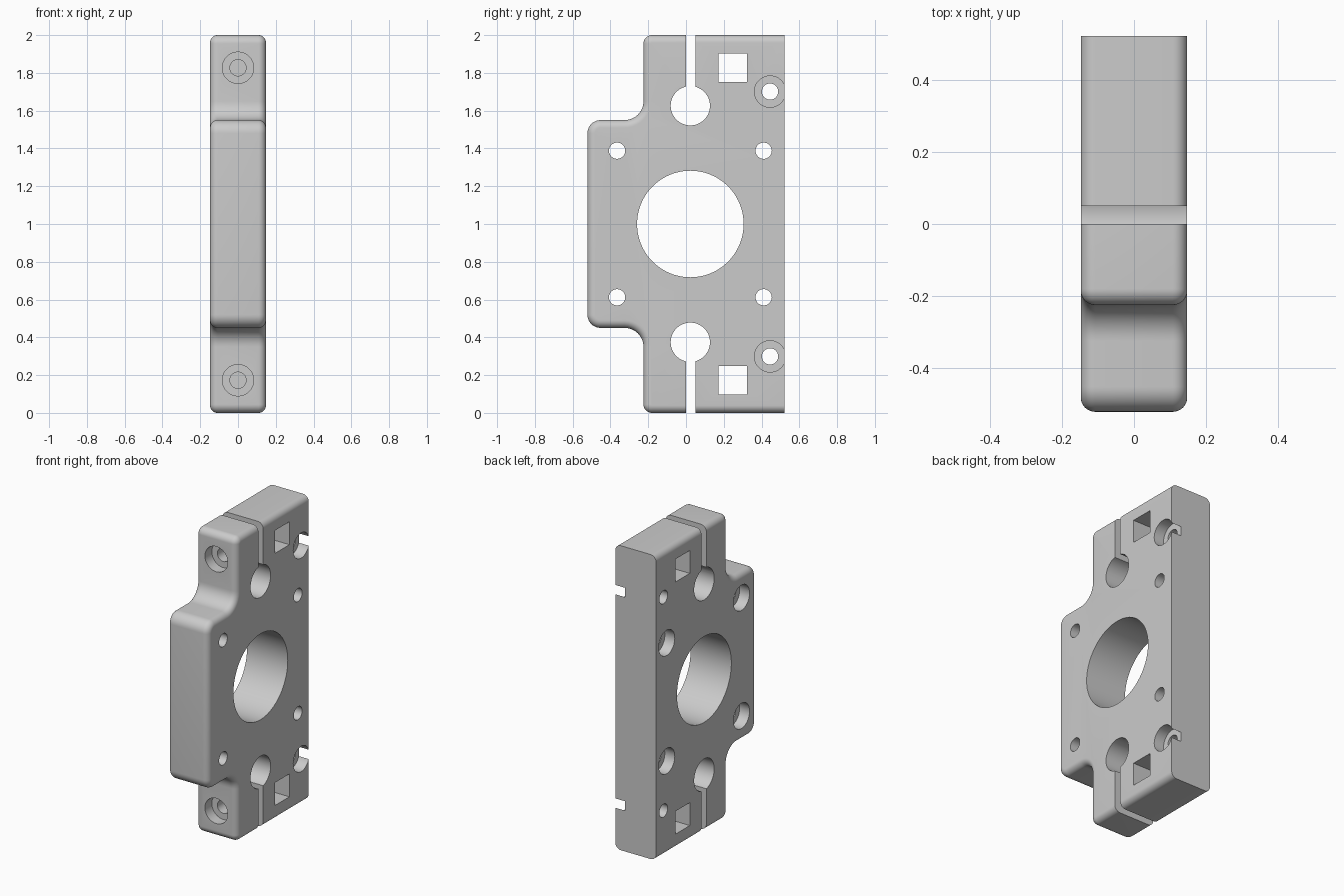
import bpy
import bmesh
from math import pi, sin, cos, radians
from mathutils import Matrix

default = bpy.data.objects.get("Cube")
if default:
    bpy.data.objects.remove(default, do_unlink=True)

grey = bpy.data.materials.new("light grey")
grey.use_nodes = True
grey.diffuse_color = (0.6, 0.6, 0.6, 1)
grey.node_tree.nodes["Principled BSDF"].inputs["Base Color"].default_value = (0.6, 0.6, 0.6, 1)

HALF = 0.148      # half thickness along x
BACK = 0.522      # flat rear face
EDGE = 0.04       # rounding of the side edges
AXIS = 0.023      # y of the main bores
DEPTH = 0.072     # counterbore depth


def make_object(name, bm):
    bmesh.ops.recalc_face_normals(bm, faces=bm.faces)
    mesh = bpy.data.meshes.new(name)
    bm.to_mesh(mesh)
    bm.free()
    mesh.materials.append(grey)
    obj = bpy.data.objects.new(name, mesh)
    bpy.context.collection.objects.link(obj)
    return obj


def arc(cy, cz, r, start, end, steps=10):
    angles = [radians(start + (end - start) * i / steps) for i in range(steps + 1)]
    return [(cy + r * cos(a), cz + r * sin(a)) for a in angles]


def outline(inset):
    """Stepped plate profile, inset everywhere except along the rear face."""
    upper = arc(-0.18, 1.955, 0.045 - inset, 90, 180)
    upper += arc(-0.325, 1.65, 0.1 + inset, 0, -90)
    upper += arc(-0.452, 1.48, 0.07 - inset, 90, 180)
    upper = [(BACK, 2 - inset)] + upper
    return upper + [(y, 2 - z) for y, z in reversed(upper)]


# Plate body: rings of the profile, rounded towards both sides
rings = []
for i in range(9):
    a = i / 8 * pi / 2
    rings.append((-HALF + EDGE * (1 - sin(a)), EDGE * (1 - cos(a))))
rings = rings[::-1] + [(-x, d) for x, d in rings]
rings.sort()
bm = bmesh.new()
loops = [[bm.verts.new((x, y, z)) for y, z in outline(d)] for x, d in rings]
for one, two in zip(loops, loops[1:]):
    for i in range(len(one)):
        j = (i + 1) % len(one)
        bm.faces.new((one[i], one[j], two[j], two[i]))
bm.faces.new(loops[0])
bm.faces.new(loops[-1])
body = make_object("mounting_plate", bm)


def cut(cutter):
    cutter.hide_render = True
    mod = body.modifiers.new("cut", 'BOOLEAN')
    mod.object = cutter
    mod.solver = 'EXACT'
    bpy.context.view_layer.objects.active = body
    bpy.ops.object.modifier_apply(modifier=mod.name)
    bpy.data.objects.remove(cutter, do_unlink=True)


def bore(axis, start, end, a, b, r, sides=48):
    """Round hole along x through (y, z) = (a, b), or along y through (x, z)."""
    bm = bmesh.new()
    bmesh.ops.create_cone(bm, cap_ends=True, segments=sides, radius1=r, radius2=r,
                          depth=end - start)
    mid = (start + end) / 2
    if axis == 'X':
        turn, place = Matrix.Rotation(pi / 2, 4, 'Y'), (mid, a, b)
    else:
        turn, place = Matrix.Rotation(pi / 2, 4, 'X'), (a, mid, b)
    bm.transform(Matrix.Translation(place) @ turn)
    cut(make_object("bore_cutter", bm))


def box(y0, y1, z0, z1):
    bm = bmesh.new()
    bmesh.ops.create_cube(bm, size=1)
    size = Matrix.Diagonal((1, y1 - y0, z1 - z0, 1))
    bm.transform(Matrix.Translation((0, (y0 + y1) / 2, (z0 + z1) / 2)) @ size)
    cut(make_object("box_cutter", bm))


# Large central bore
bore('X', -1, 1, AXIS, 1, 0.282, 96)

for s in (1, -1):
    # Rod clamp: bore, slit and square nut pocket
    bore('X', -1, 1, AXIS, 1 + s * 0.626, 0.104, 64)
    box(0, 0.05, *sorted((1 + s * 0.65, 1 + s * 1.2)))
    box(0.172, 0.322, *sorted((1 + s * 0.753, 1 + s * 0.903)))

    # Clamp screw from the front, ending in the nut pocket
    bore('Y', -1, 0.25, 0, 1 + s * 0.827, 0.043)
    bore('Y', -1, -0.225 + DEPTH, 0, 1 + s * 0.827, 0.083)

    # Rear screw holes, counterbored on +x and breaking the rear face
    bore('X', -1, 1, 0.445, 1 + s * 0.701, 0.043)
    bore('X', HALF - DEPTH, 1, 0.445, 1 + s * 0.701, 0.083)

    # Four motor screw holes, counterbored on -x
    for side in (1, -1):
        y = AXIS + side * 0.388
        bore('X', -1, 1, y, 1 + s * 0.388, 0.043)
        bore('X', -1, -HALF + DEPTH, y, 1 + s * 0.388, 0.083)

# Smooth rounds and bores, crisp edges
bpy.ops.object.select_all(action='DESELECT')
body.select_set(True)
bpy.context.view_layer.objects.active = body
bpy.ops.object.shade_smooth_by_angle(angle=radians(30))
